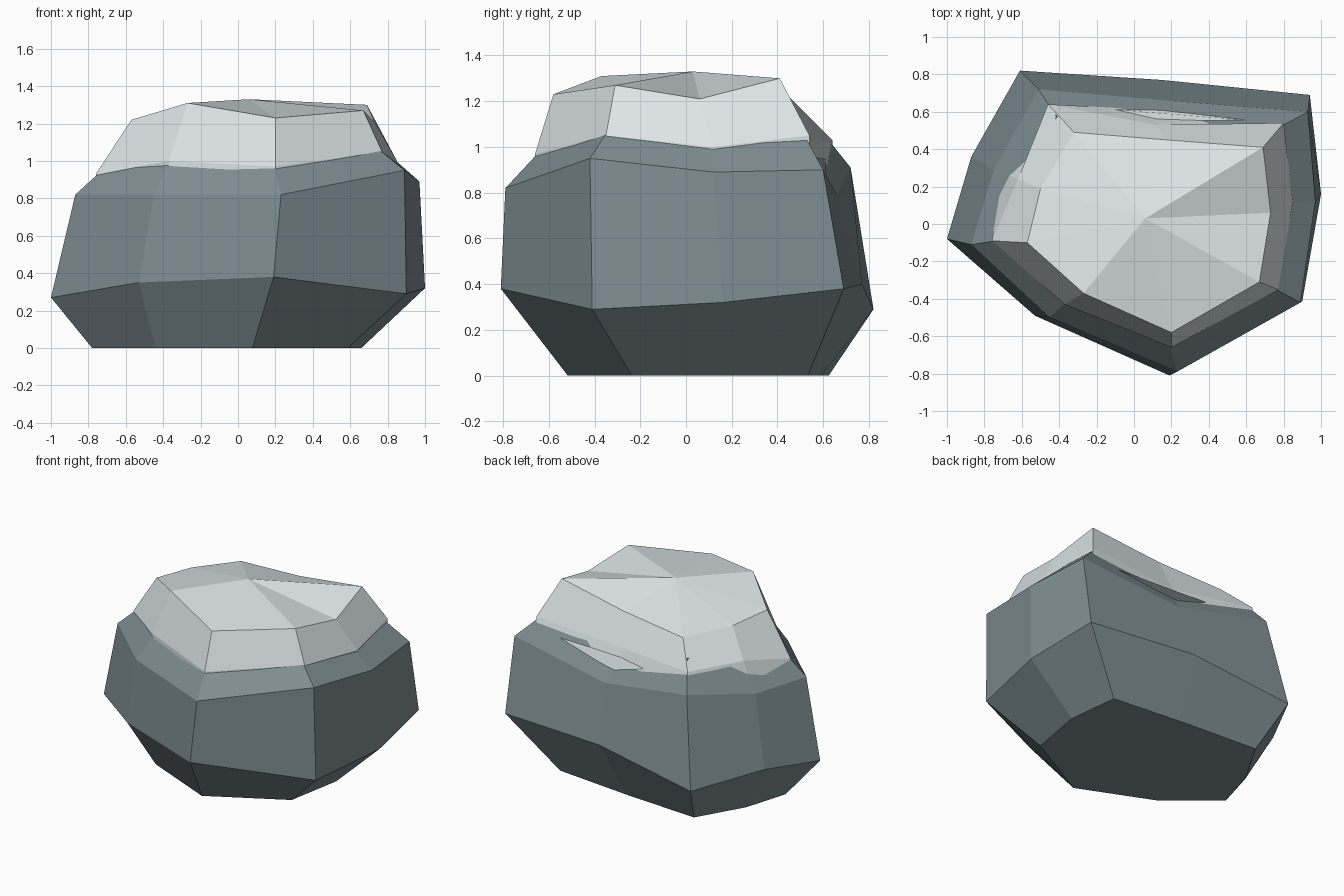
import bpy
import bmesh
from mathutils import Vector

default_cube = bpy.data.objects.get("Cube")
if default_cube:
    bpy.data.objects.remove(default_cube, do_unlink=True)


def make_material(name, color):
    material = bpy.data.materials.new(name)
    material.use_nodes = True
    material.diffuse_color = (*color, 1)
    shader = next(n for n in material.node_tree.nodes if n.type == "BSDF_PRINCIPLED")
    shader.inputs["Base Color"].default_value = (*color, 1)
    shader.inputs["Roughness"].default_value = 0.9
    return material


def loft(name, rings, material, apex=None):
    """Skin a stack of rings (bottom to top), closed below and capped above."""
    mesh = bpy.data.meshes.new(name)
    bm = bmesh.new()
    loops = [[bm.verts.new(point) for point in ring] for ring in rings]
    for lower, upper in zip(loops, loops[1:]):
        for i in range(len(lower)):
            j = (i + 1) % len(lower)
            bm.faces.new((lower[i], lower[j], upper[j], upper[i]))
    bm.faces.new(list(reversed(loops[0])))
    top = loops[-1]
    if apex is None:
        bm.faces.new(top)
    else:
        tip = bm.verts.new(apex)
        for i in range(len(top)):
            bm.faces.new((top[i], top[(i + 1) % len(top)], tip))
    bmesh.ops.recalc_face_normals(bm, faces=bm.faces[:])
    bm.to_mesh(mesh)
    bm.free()
    mesh.materials.append(material)
    boulder_part = bpy.data.objects.new(name, mesh)
    bpy.context.collection.objects.link(boulder_part)
    return boulder_part


def ring(*points):
    return [Vector(point) for point in points]


rock_material = make_material("slate grey rock", (0.21, 0.27, 0.29))
snow_material = make_material("pale snow", (0.72, 0.78, 0.79))

# Rock outline at its widest, counter-clockwise from the right-hand tip
belly = ring((-1, -.08, .27), (-.53, -.49, .35), (.19, -.81, .38),
             (.9, -.41, .29), (1, .16, .32), (.94, .69, .38),
             (.15, .77, .4), (-.61, .82, .29), (-.87, .36, .34))

# Rock shoulder, where the sides break towards the top
shoulder = ring((-.87, -.11, .82), (-.45, -.5, .82), (.23, -.79, .82),
                (.89, -.42, .95), (.97, .12, .89), (.93, .6, .9),
                (.18, .66, .79), (-.51, .72, .91), (-.75, .29, .82))

# Lower crease of the snow cap
snow_line = ring((-.76, -.09, .93), (-.37, -.43, 1), (.2, -.66, .97),
                 (.77, -.35, 1.05), (.85, .12, 1), (.8, .54, 1.05),
                 (.12, .53, 1), (-.46, .64, 1.03), (-.62, .24, 1))

# Upper rim of the snow cap
snow_rim = ring((-.57, -.1, 1.22), (-.27, -.37, 1.31), (.2, -.58, 1.23),
                (.67, -.31, 1.27), (.73, .06, 1.21), (.69, .41, 1.3),
                (.17, .45, 1.22), (-.32, .49, 1.18), (-.5, .19, 1.2))

# The flat base is a shrunken belly; the rock crown hides inside the snow
base = [Vector((p.x * .72 - .06, p.y * .7 + .05, 0)) for p in belly]
crown = [Vector((p.x * .9, p.y * .9, p.z + .06)) for p in snow_line]

# The snow skirt drops into the rock, and flares out at the back and side
skirt = [p - Vector((0, 0, .09)) for p in snow_line]
skirt[-3] += Vector((0, .08, -.04))
skirt[-1] += Vector((-.08, .03, -.04))

loft("rock", [base, belly, shoulder, crown], rock_material)
loft("snow_cap", [skirt, snow_line, snow_rim], snow_material, apex=(.06, .03, 1.33))
